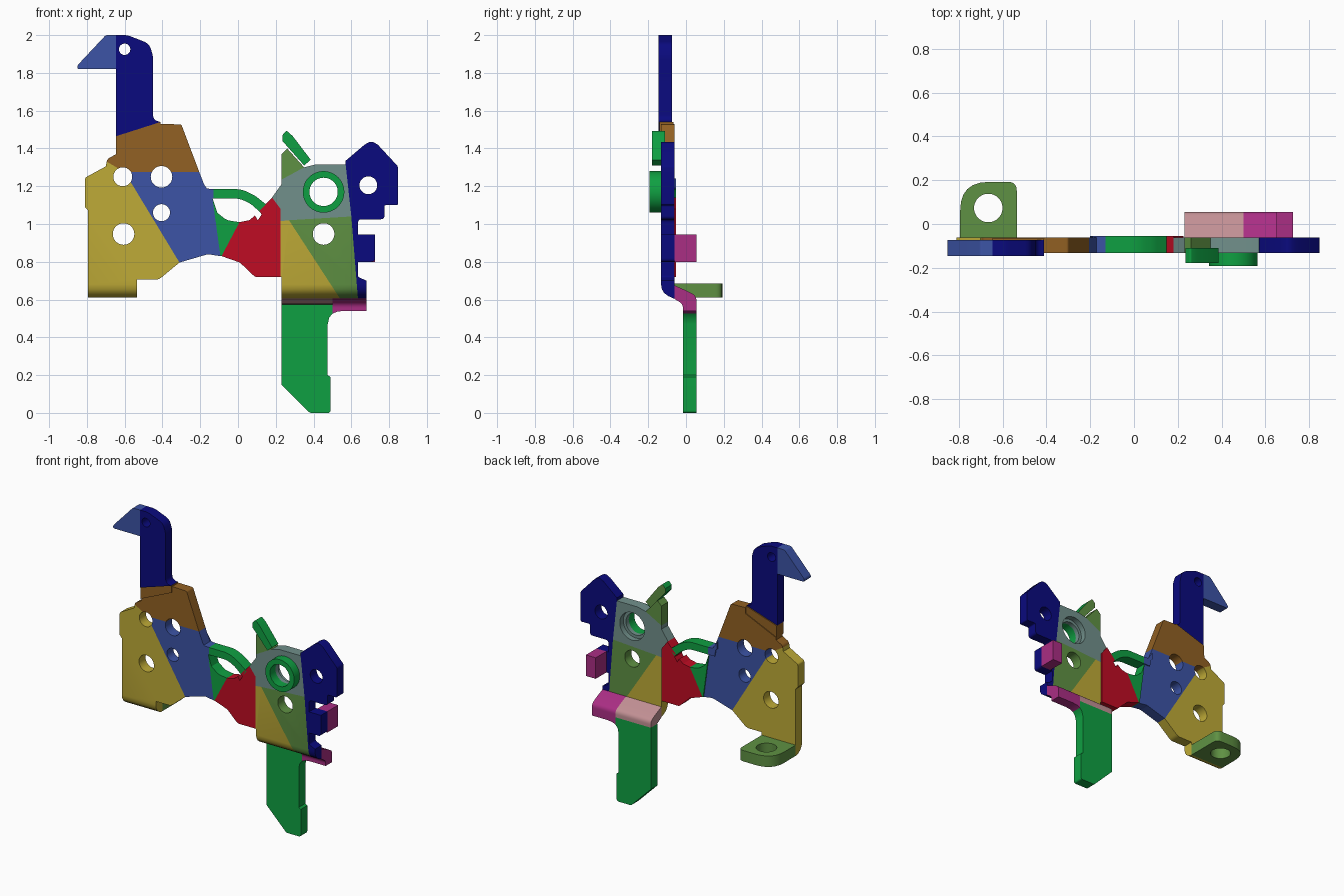
import bpy
import bmesh
from math import cos, sin, tau
from mathutils import Vector

UNIT = 0.01                      # all dimensions below are in hundredths
PLATE = (-13.2, -6.1)            # main sheet, front and back depth
WEB = (-13.2, -5.4)
ARM = (-14.6, -7.4)              # upper arm sits slightly forward
NECK = (-13.9, -6.7)
TAB = (-1.6, 5.5)                # lower tab sits behind the sheet

cube = bpy.data.objects.get("Cube")
if cube:
    bpy.data.objects.remove(cube, do_unlink=True)


def linear(value):
    value /= 255
    return value / 12.92 if value <= 0.04045 else ((value + 0.055) / 1.055) ** 2.4


def material(name, *rgb):
    colour = [linear(channel) for channel in rgb] + [1.0]
    mat = bpy.data.materials.new(name)
    mat.use_nodes = True
    mat.diffuse_color = colour
    mat.node_tree.nodes["Principled BSDF"].inputs["Base Color"].default_value = colour
    return mat


navy = material("navy", 10, 10, 126)
blue = material("mid blue", 60, 84, 166)
brown = material("brown", 146, 97, 35)
yellow = material("mustard", 191, 171, 55)
green = material("green", 15, 160, 66)
red = material("red", 191, 12, 35)
teal = material("grey teal", 113, 144, 139)
olive = material("leaf green", 95, 145, 67)
magenta = material("magenta", 170, 46, 132)
pink = material("dusty pink", 194, 144, 148)


def rounded(outline):
    """Replace each corner that carries a third value with a curve of that setback."""
    result = []
    for i, corner in enumerate(outline):
        p = Vector(corner[:2])
        if len(corner) < 3:
            result.append(p)
            continue
        before = Vector(outline[i - 1][:2]) - p
        after = Vector(outline[(i + 1) % len(outline)][:2]) - p
        start = p + before.normalized() * corner[2]
        end = p + after.normalized() * corner[2]
        steps = 6
        for k in range(steps + 1):
            t = k / steps
            result.append(start * (1 - t) ** 2 + p * 2 * t * (1 - t) + end * t ** 2)
    return result


def prism(name, outline, depth, mat=None, axis="Y"):
    """Extrude a 2D outline along an axis between two depths."""
    place = {
        "X": lambda a, b, d: (d, a, b),
        "Y": lambda a, b, d: (a, d, b),
        "Z": lambda a, b, d: (a, b, d),
    }[axis]
    bm = bmesh.new()
    rings = [
        [bm.verts.new(Vector(place(p[0], p[1], d)) * UNIT) for p in rounded(outline)]
        for d in depth
    ]
    near, far = rings
    bm.faces.new(near)
    bm.faces.new(reversed(far))
    for i in range(len(near)):
        bm.faces.new((near[i - 1], far[i - 1], far[i], near[i]))
    bmesh.ops.recalc_face_normals(bm, faces=bm.faces)
    mesh = bpy.data.meshes.new(name)
    bm.to_mesh(mesh)
    bm.free()
    if mat:
        mesh.materials.append(mat)
    obj = bpy.data.objects.new(name, mesh)
    bpy.context.collection.objects.link(obj)
    return obj


def circle(x, y, radius, sides=48):
    return [(x + radius * cos(tau * i / sides), y + radius * sin(tau * i / sides))
            for i in range(sides)]


def cut(cutter, *targets):
    """Subtract a helper solid from the targets, then discard it."""
    cutter.hide_render = True
    for target in targets:
        mod = target.modifiers.new("cut", "BOOLEAN")
        mod.operation = "DIFFERENCE"
        mod.solver = "EXACT"
        mod.object = cutter
        bpy.context.view_layer.objects.active = target
        bpy.ops.object.modifier_apply(modifier=mod.name)
    bpy.data.objects.remove(cutter, do_unlink=True)


def drill(x, z, radius, *targets, depth=(-30, 10)):
    cut(prism("drill", circle(x, z, radius), depth), *targets)


# Upper arm with its pointed beak
arm = prism("upper_arm", [(-64.5, 146.5), (-64.5, 200), (-58.5, 200, 2), (-47, 195.5, 3),
                          (-45, 189, 2), (-45, 155, 3), (-41, 154)], ARM, navy)
prism("arm_beak", [(-64.5, 182), (-85, 182, 1), (-85, 184, 1), (-70, 200, 1), (-64.5, 200)],
      ARM, blue)
prism("arm_neck", [(-64.5, 146.5), (-41, 154), (-41, 149), (-64.5, 138.5)], NECK, brown)
drill(-60, 192.5, 3, arm)

# Sheet on the right-hand side of the model
shoulder = prism("shoulder_plate", [(-64.5, 138.5), (-41, 149), (-41, 153), (-30, 152.7, 1),
                                    (-20.5, 127.5), (-60, 127.5), (-69.5, 133), (-69, 134.5, 1),
                                    (-64.5, 137)], PLATE, brown)
side = prism("side_plate", [(-60, 127.5), (-31, 79.6), (-42, 70.5, 2), (-53.5, 70.5),
                            (-53.5, 61), (-79.3, 61), (-79.3, 107), (-81, 109),
                            (-81, 124.5, 1), (-70, 130.5), (-69.5, 133)], PLATE, yellow)
inner = prism("inner_plate", [(-60, 127.5), (-20.5, 127.5), (-17, 118.5), (-13.5, 118.5),
                              (-13.5, 113.5), (-9.3, 83), (-16, 84, 1), (-31, 79.6)],
              PLATE, blue)
prism("band_anchor", [(-20, 124), (-20, 119), (-13, 118.5), (-13, 113.5), (-18, 113.5)],
      WEB, blue)
drill(-61, 125, 5, shoulder, side, inner)
drill(-40.5, 125, 5.7, shoulder, inner)
drill(-40.5, 106, 4.5, inner)
drill(-60.6, 94.7, 5.7, side)

# Folded mounting foot
foot = prism("mounting_foot", [(-79.3, -6.1), (-79.3, 19.2, 13), (-53.5, 19.2, 4),
                               (-53.5, -6.1)], (61, 68.5), olive, "Z")
cut(prism("drill", circle(-66.5, 7.3, 6.5), (50, 80), axis="Z"), foot)

# Central bridge and thin curved band
prism("bridge_green", [(-13.5, 113.5), (-11, 106), (-6, 102, 2), (0.8, 101), (-8.7, 83),
                       (-9.3, 83)], WEB, green)
prism("bridge_red", [(0.8, 101), (6, 102), (9, 104.5), (10.5, 102), (12.5, 105), (11.5, 107),
                     (18, 114), (22.5, 108), (22.5, 72), (9, 72, 1), (1, 79.6),
                     (-8.7, 83)], WEB, red)
prism("curved_band", [(-13, 118.5), (2, 118.5, 4), (9, 115, 2), (16, 109.5), (12.5, 105.5),
                      (7, 110.5, 2), (1, 113.5, 3), (-13, 113.5)], WEB, green)

# Sheet on the left-hand side of the model
mustard_panel = prism("lower_panel_inner", [(22.5, 101.5), (27, 102), (54, 60.5), (23, 60.5),
                                            (23, 72), (22.5, 72)], PLATE, yellow)
leaf_panel = prism("lower_panel_outer", [(27, 102), (60, 104), (63.5, 60.5), (54, 60.5)],
                   PLATE, olive)
head = prism("head_plate", [(18, 114), (23, 121), (23, 123.5), (35, 130), (41, 131.5),
                            (57, 131.5), (60, 104), (27, 102), (22.5, 101.5), (22.5, 108)],
             PLATE, teal)
prism("head_corner", [(23, 123.5), (23, 137), (26, 140), (35, 130)], PLATE, olive)
wing = prism("outer_wing", [(57, 131.5), (57, 133.5), (67, 142), (70.5, 144, 2), (74, 142),
                            (84.7, 130.5, 1), (84.7, 110, 1), (77.5, 110, 1), (77.5, 102.5, 2),
                            (63.5, 102.5, 2), (63.5, 94.5), (72.5, 94.5), (72.5, 80, 2),
                            (63.5, 80), (63.5, 72, 1), (68, 70), (68, 60.5), (63.5, 60.5),
                            (60, 104)], PLATE, navy)
prism("wing_tab", [(65, 80), (72.5, 80), (72.5, 94.5), (65, 94.5)], (-6.1, 5.5), magenta)
drill(45.3, 94.7, 5.7, leaf_panel, mustard_panel)
drill(69, 120.5, 4.7, wing)

# Raised collar around the large opening, recessed from behind
collar = prism("raised_collar", circle(45.3, 117, 11), (-19.2, -13), green)
drill(45.3, 117, 7.5, collar, head)
drill(45.3, 117, 9.5, head, depth=(-10, 0))

# Forward hook, with its rear face in the sheet colour
hook = prism("hook", [(23.5, 144), (23.5, 147), (25.7, 149.5, 1), (29, 146.5), (38.5, 134),
                      (35, 131)], (-17.9, -11), green)
hook.data.materials.append(olive)
for face in hook.data.polygons:
    if face.normal.y > 0.5:
        face.material_index = 1

# Curved lower edge where the sheet folds backward
cut(prism("fold_relief", [(-20, 68), (-13.2, 68), (-12.8, 65.5), (-11.5, 63.4), (-9.3, 61.8),
                          (-6.1, 60.4), (-6.1, 55), (-20, 55)], (-95, 95), axis="X"),
    side, mustard_panel, leaf_panel, wing)

# Offset fold leading to the lower tab
fold = [(-6.1, 67.5), (0, 64.8), (5.5, 62, 2.5), (5.5, 54), (-1.6, 54), (-1.6, 57.5, 2),
        (-6.1, 60.4)]
prism("fold_inner", [(a, max(b, 57.5), *r) for a, b, *r in fold if (a, b) != (-1.6, 54)],
      (23, 50), pink, "X")
prism("fold_outer", fold, (50, 68), magenta, "X")
prism("lower_tab", [(23, 57.5), (23, 15), (38, 0, 1), (49, 0, 1.5), (49, 19), (47.5, 20),
                    (47.5, 47), (48.3, 50.5), (50, 52.5), (50, 57.5)], TAB, green)
prism("tab_fillet", [(50, 54), (56, 54), (52.5, 53.6), (50, 52.5)], TAB, magenta)

# Smooth the curved walls and keep the hard edges
for obj in bpy.context.scene.objects:
    obj.select_set(obj.type == "MESH")
bpy.ops.object.shade_smooth_by_angle(angle=0.5)
